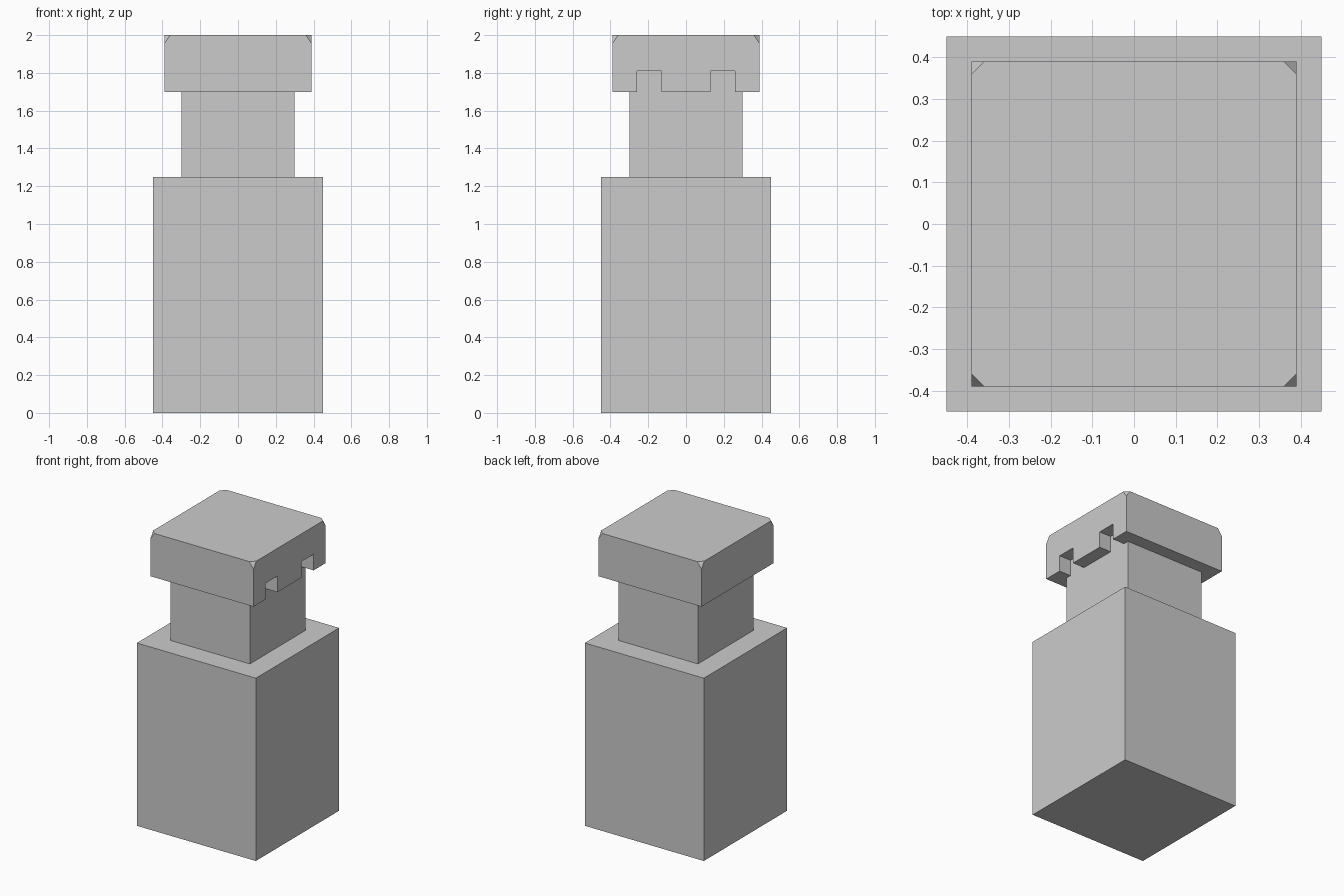
import bpy, bmesh
from mathutils import Vector

if "Cube" in bpy.data.objects:
    bpy.data.objects.remove(bpy.data.objects["Cube"])


def box(name, lo, hi):
    """Axis-aligned box between two opposite corners."""
    lo, hi = Vector(lo), Vector(hi)
    bm = bmesh.new()
    bmesh.ops.create_cube(bm, size=1)
    for v in bm.verts:
        v.co = Vector(a * b for a, b in zip(v.co, hi - lo)) + (lo + hi) / 2
    mesh = bpy.data.meshes.new(name)
    bm.to_mesh(mesh)
    bm.free()
    obj = bpy.data.objects.new(name, mesh)
    bpy.context.collection.objects.link(obj)
    return obj


# Square body and narrower neck
box("body", (-0.45, -0.45, 0), (0.45, 0.45, 1.25))
box("neck", (-0.30, -0.30, 1.25), (0.30, 0.30, 1.70))

# Overhanging cap with its four top corners sliced off
C, CUT_XY, CUT_Z = 0.39, 0.031, 0.045
cap = box("cap", (-C, -C, 1.70), (C, C, 2.0))
bm = bmesh.new()
bm.from_mesh(cap.data)
for sx in (-1, 1):
    for sy in (-1, 1):
        bmesh.ops.bisect_plane(
            bm, geom=bm.verts[:] + bm.edges[:] + bm.faces[:], dist=1e-5,
            plane_co=(sx * C, sy * C, 2.0 - CUT_Z),
            plane_no=Vector((sx / CUT_XY, sy / CUT_XY, 1 / CUT_Z)).normalized(),
            clear_outer=True)
        bmesh.ops.holes_fill(bm, edges=[e for e in bm.edges if e.is_boundary], sides=0)
bmesh.ops.recalc_face_normals(bm, faces=bm.faces[:])
bm.to_mesh(cap.data)
bm.free()

# Two notches in the right-hand overhang, reaching in to the neck
for side, y in (("front", -0.195), ("back", 0.195)):
    cutter = box(side + "_notch_cutter", (0.30, y - 0.065, 1.60), (0.50, y + 0.065, 1.81))
    cutter.hide_render = True
    cutter.hide_viewport = True
    mod = cap.modifiers.new(side + "_notch", 'BOOLEAN')
    mod.operation = 'DIFFERENCE'
    mod.solver = 'EXACT'
    mod.object = cutter
